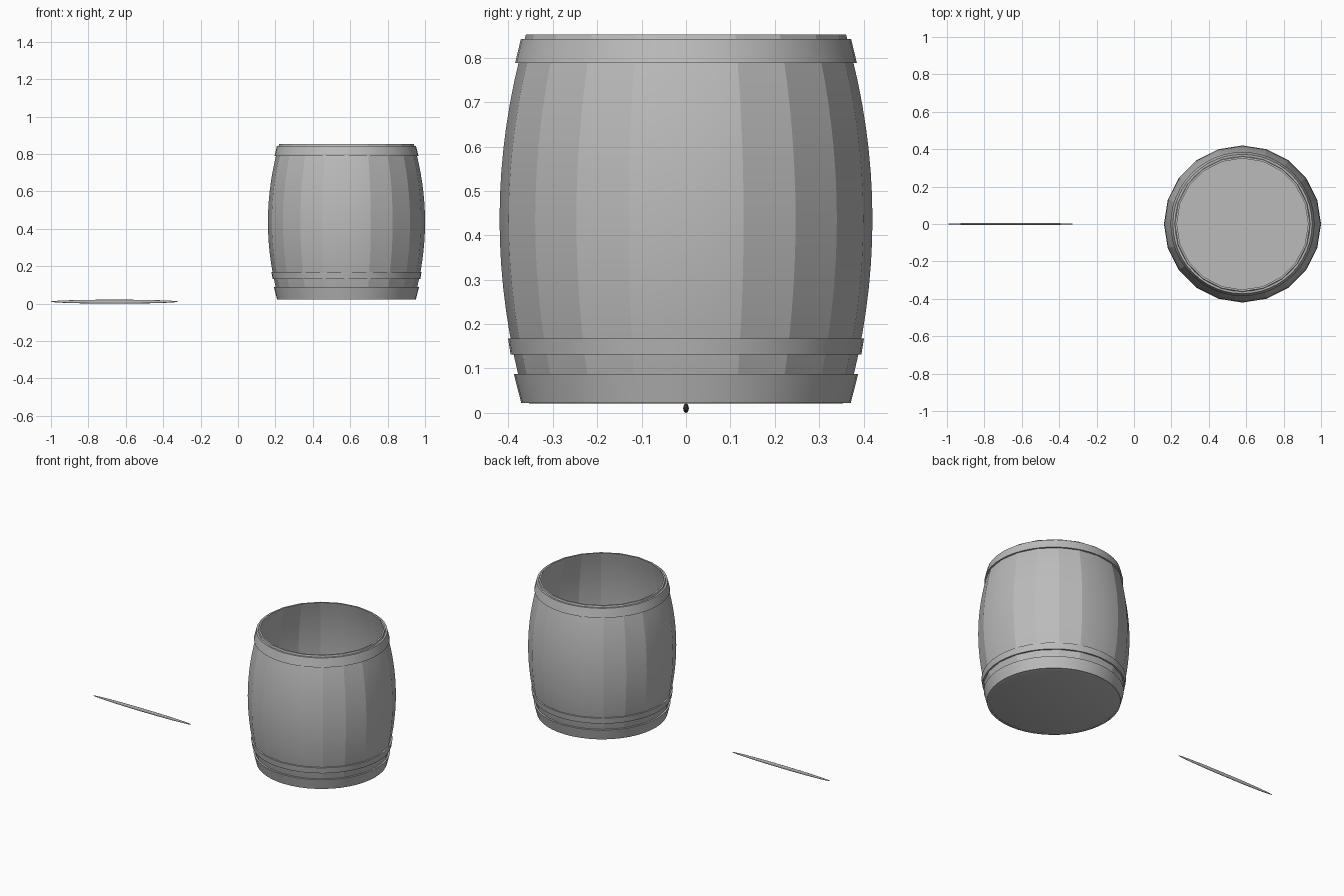
import bpy, bmesh, math
from math import pi, sin, cos, radians

cube = bpy.data.objects.get("Cube")
if cube:
    bpy.data.objects.remove(cube, do_unlink=True)

CENTRE_X = 0.58
MID_Z = 0.436
BOTTOM, TOP = 0.021, 0.852

grey = bpy.data.materials.new("plain grey")
grey.use_nodes = True
colour = (0.5, 0.5, 0.5, 1)
grey.diffuse_color = colour
grey.node_tree.nodes["Principled BSDF"].inputs["Base Color"].default_value = colour


def bulge(z):
    """Outer radius of the barrel wall at height z."""
    return 0.42 - 0.343 * (z - MID_Z) ** 2


def lathe(name, profile, sides, closed=True, stave_seams=False):
    """Revolve (radius, z) points about the barrel's axis."""
    bm = bmesh.new()
    rings = [[bm.verts.new((r * cos(2 * pi * i / sides), r * sin(2 * pi * i / sides), z))
              for i in range(sides)] for r, z in profile]
    count = len(rings)
    for k in range(count if closed else count - 1):
        a, b = rings[k], rings[(k + 1) % count]
        for i in range(sides):
            j = (i + 1) % sides
            bm.faces.new((a[i], a[j], b[j], b[i]))
    if not closed:
        bm.faces.new(rings[0])
        bm.faces.new(rings[-1])
    bmesh.ops.recalc_face_normals(bm, faces=bm.faces)
    for f in bm.faces:
        f.smooth = True
    bm.edges.ensure_lookup_table()
    for e in bm.edges:
        e.smooth = e.calc_face_angle(0) < radians(30)
    if stave_seams:
        # sharp seams between staves, softened on the four axes
        for ring, following in zip(rings, rings[1:] + rings[:1]):
            for i in range(sides):
                if i % (sides // 4):
                    bm.edges.get((ring[i], following[i])).smooth = False
    mesh = bpy.data.meshes.new(name)
    bm.to_mesh(mesh)
    bm.free()
    mesh.materials.append(grey)
    obj = bpy.data.objects.new(name, mesh)
    obj.location.x = CENTRE_X
    bpy.context.collection.objects.link(obj)
    return obj


# Bulging wall of staves, open at the top
steps = 16
heights = [BOTTOM + 0.004 + (TOP - BOTTOM - 0.004) * k / steps for k in range(steps + 1)]
outer = [(bulge(z), z) for z in heights]
inner = [(bulge(z) - 0.01, z) for z in reversed(heights)]
lathe("barrel_staves", outer + inner, 20, stave_seams=True)

# Round base with a softened lower edge
lathe("barrel_base", [(0.352, BOTTOM), (0.361, BOTTOM + 0.003),
                      (0.363, BOTTOM + 0.008), (0.356, 0.045)], 40, closed=False)

# Hoops: lower height and radius, upper height and radius
for name, z0, r0, z1, r1 in (
        ("bottom_hoop", 0.022, 0.371, 0.088, 0.388),
        ("lower_hoop", 0.131, 0.395, 0.168, 0.401),
        ("top_hoop", 0.788, 0.385, 0.842, 0.372)):
    t = 0.011
    lathe(name, [(r0 - t, z0), (r0, z0), (r1, z1), (r1 - t, z1)], 48)

# Slim spindle lying beside the barrel
bpy.ops.mesh.primitive_uv_sphere_add(segments=12, ring_count=24, radius=1,
                                     location=(-0.66, 0, 0.0105))
spindle = bpy.context.object
spindle.name = "spindle"
spindle.rotation_euler = (0, pi / 2, 0)
spindle.scale = (0.0105, 0.0065, 0.34)
spindle.data.materials.append(grey)
bpy.ops.object.shade_smooth()
